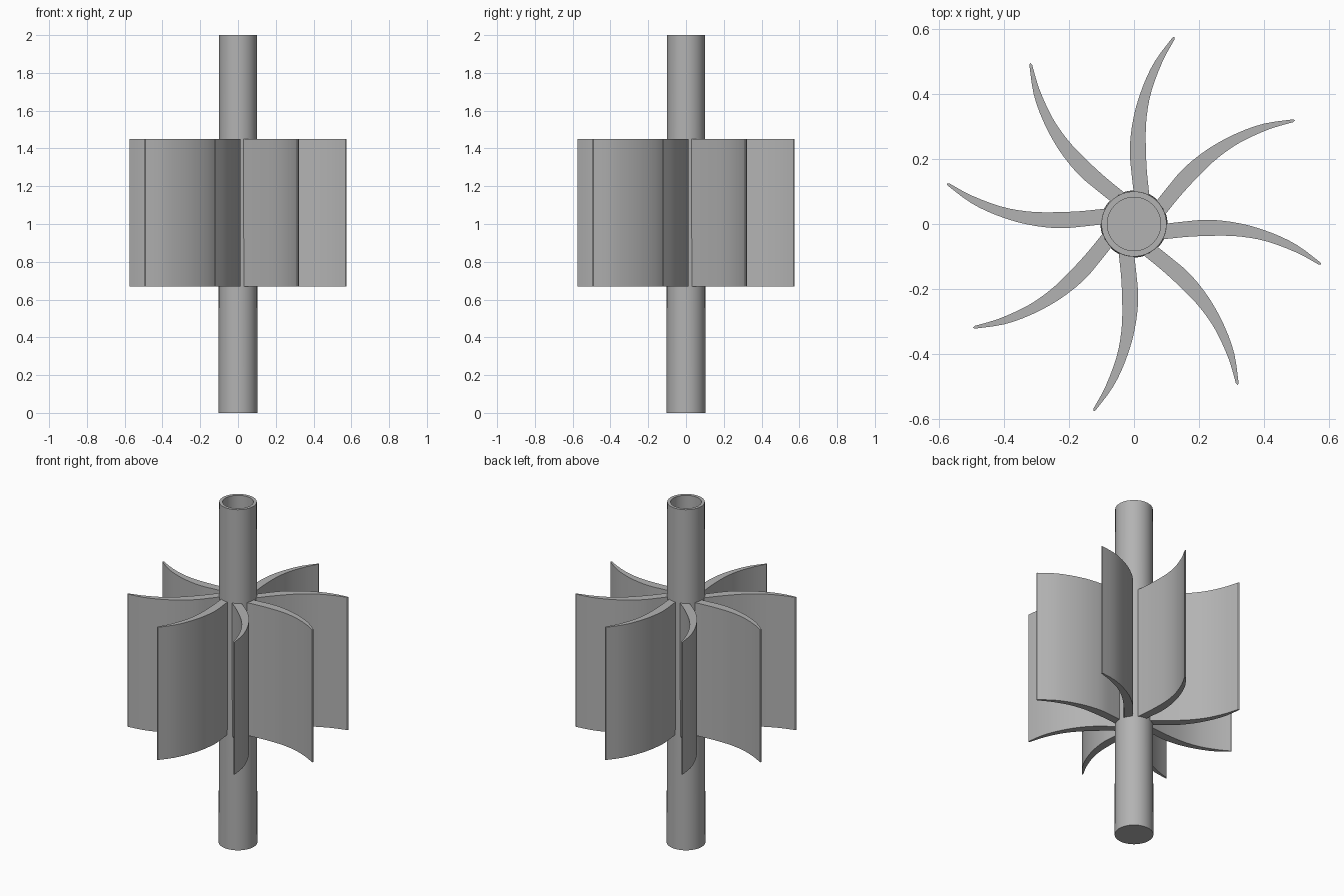
import bpy, bmesh, math
from mathutils import Matrix

if "Cube" in bpy.data.objects:
    bpy.data.objects.remove(bpy.data.objects["Cube"])

gray = bpy.data.materials.new("mid gray")
gray.diffuse_color = (0.45, 0.45, 0.45, 1)
gray.use_nodes = True
gray.node_tree.nodes["Principled BSDF"].inputs["Base Color"].default_value = gray.diffuse_color


def finish(name, bm):
    """Turn a bmesh into a smooth-shaded gray object."""
    bmesh.ops.recalc_face_normals(bm, faces=bm.faces)
    mesh = bpy.data.meshes.new(name)
    bm.to_mesh(mesh)
    bm.free()
    mesh.materials.append(gray)
    obj = bpy.data.objects.new(name, mesh)
    bpy.context.collection.objects.link(obj)
    bpy.ops.object.select_all(action='DESELECT')
    obj.select_set(True)
    bpy.context.view_layer.objects.active = obj
    bpy.ops.object.shade_smooth_by_angle(angle=math.radians(30))
    return obj


def smooth(points, steps=3):
    """Catmull-Rom curve through the points."""
    pts = [points[0]] + points + [points[-1]]
    out = []
    for a, b, c, d in zip(pts, pts[1:], pts[2:], pts[3:]):
        for i in range(steps):
            t = i / steps
            out.append(tuple(0.5 * (2 * q + (r - p) * t + (2 * p - 5 * q + 4 * r - s) * t * t
                                    + (3 * q - p - 3 * r + s) * t ** 3)
                             for p, q, r, s in zip(a, b, c, d)))
    return out + [points[-1]]


# Hollow shaft: slightly tapered, closed at the bottom, open at the top
SIDES = 64
profile = [(0.103, 0), (0.1, 2), (0.082, 2), (0.082, 0.03)]
bm = bmesh.new()
rings = [[bm.verts.new((r * math.cos(a), r * math.sin(a), z))
          for a in (2 * math.pi * i / SIDES for i in range(SIDES))] for r, z in profile]
for low, high in zip(rings, rings[1:]):
    for i in range(SIDES):
        j = (i + 1) % SIDES
        bm.faces.new((low[i], low[j], high[j], high[i]))
bm.faces.new(rings[0])
bm.faces.new(rings[-1])
finish("shaft", bm)

# Curved blade outline: convex side outwards, concave side back to the root
convex = [(0.09, 0.0), (0.16, 0.008), (0.235, 0.013), (0.33, 0.001),
          (0.42, -0.026), (0.5, -0.064), (0.574, -0.119)]
concave = [(0.568, -0.125), (0.5, -0.088), (0.41, -0.054), (0.33, -0.039),
           (0.258, -0.036), (0.17, -0.039), (0.09, -0.047)]
outline = smooth(convex) + [(0.575, -0.124)] + smooth(concave)

# Eight blades evenly spaced around the shaft
for k in range(8):
    bm = bmesh.new()
    face = bm.faces.new([bm.verts.new((x, y, 0.67)) for x, y in outline])
    top = bmesh.ops.extrude_face_region(bm, geom=[face])["geom"]
    bmesh.ops.translate(bm, vec=(0, 0, 0.78),
                        verts=[v for v in top if isinstance(v, bmesh.types.BMVert)])
    bm.transform(Matrix.Rotation(k * math.pi / 4, 4, 'Z'))
    finish(f"blade_{k + 1}", bm)
